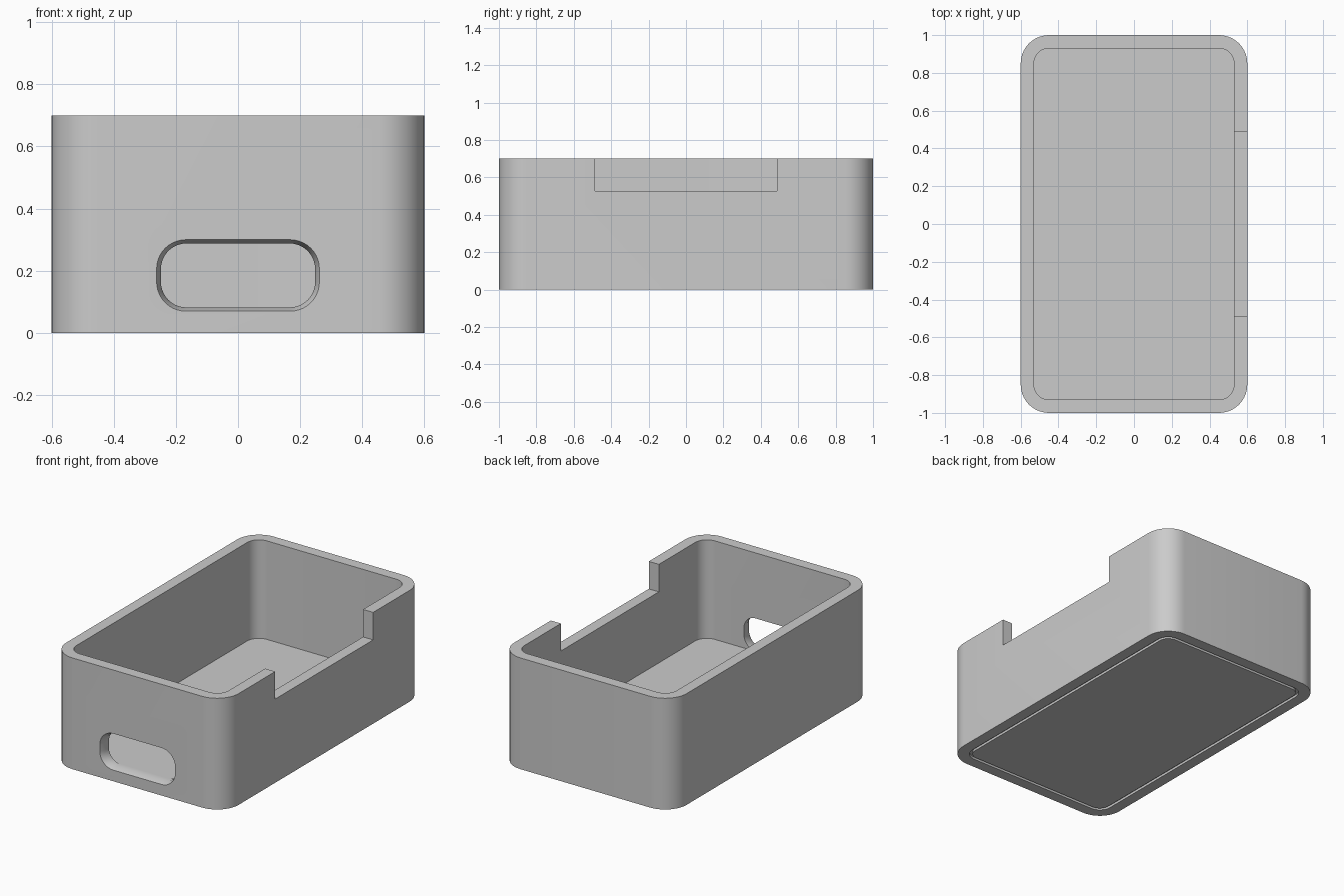
import bpy, bmesh, math
from mathutils import Matrix

if "Cube" in bpy.data.objects:
    bpy.data.objects.remove(bpy.data.objects["Cube"])

grey = bpy.data.materials.new("light grey")
grey.diffuse_color = (0.6, 0.6, 0.6, 1)
grey.use_nodes = True
grey.node_tree.nodes["Principled BSDF"].inputs["Base Color"].default_value = grey.diffuse_color


def rounded_rect(w, h, r, n=10):
    """Outline of a rounded rectangle with half sizes w, h."""
    pts = []
    for k, (sx, sy) in enumerate([(1, 1), (-1, 1), (-1, -1), (1, -1)]):
        for i in range(n + 1):
            a = math.pi / 2 * (k + i / n)
            pts.append((sx * (w - r) + r * math.cos(a), sy * (h - r) + r * math.sin(a)))
    return pts


def loft(name, sections, matrix=Matrix()):
    """Solid through rounded rectangles given as (half_w, half_h, radius, level)."""
    bm = bmesh.new()
    rings = [[bm.verts.new((x, y, z)) for x, y in rounded_rect(w, h, r)]
             for w, h, r, z in sections]
    for a, b in zip(rings, rings[1:]):
        for i in range(len(a)):
            j = (i + 1) % len(a)
            bm.faces.new((a[i], a[j], b[j], b[i]))
    bm.faces.new(rings[0][::-1])
    bm.faces.new(rings[-1])
    bm.transform(matrix)
    bmesh.ops.recalc_face_normals(bm, faces=bm.faces)
    me = bpy.data.meshes.new(name)
    bm.to_mesh(me)
    bm.free()
    me.materials.append(grey)
    ob = bpy.data.objects.new(name, me)
    bpy.context.collection.objects.link(ob)
    return ob


def combine(target, tool, operation='DIFFERENCE'):
    """Apply a boolean and remove the tool."""
    mod = target.modifiers.new("cut", 'BOOLEAN')
    mod.operation, mod.solver, mod.object = operation, 'EXACT', tool
    bpy.context.view_layer.objects.active = target
    bpy.ops.object.modifier_apply(modifier=mod.name)
    bpy.data.objects.remove(tool)


# Outer shell and inner cavity
case = loft("case", [(0.6, 1, 0.15, 0), (0.6, 1, 0.15, 0.7)])
combine(case, loft("cavity", [(0.53, 0.93, 0.08, 0.08), (0.53, 0.93, 0.08, 0.9)]))

# Narrow groove around the underside
combine(case, loft("recess", [(0.53, 0.93, 0.08, -0.1), (0.53, 0.93, 0.08, 0.015)]))
combine(case, loft("base_panel", [(0.512, 0.912, 0.062, 0), (0.512, 0.912, 0.062, 0.04)]), 'UNION')

# Notch in the right wall
combine(case, loft("notch", [(0.12, 0.487, 0.002, 0.527), (0.12, 0.487, 0.002, 0.9)],
                   Matrix.Translation((0.6, 0, 0))))

# Rounded port with a flared mouth in the front wall
to_front = Matrix.Translation((0, 0, 0.185)) @ Matrix.Rotation(math.pi / 2, 4, 'X')
combine(case, loft("port", [(0.248, 0.103, 0.082, 0.88), (0.248, 0.103, 0.082, 0.965),
                            (0.262, 0.115, 0.094, 1.0), (0.262, 0.115, 0.094, 1.1)], to_front))

# Smooth corners, crisp edges
bpy.ops.object.select_all(action='DESELECT')
case.select_set(True)
bpy.context.view_layer.objects.active = case
bpy.ops.object.shade_smooth_by_angle(angle=math.radians(30))
